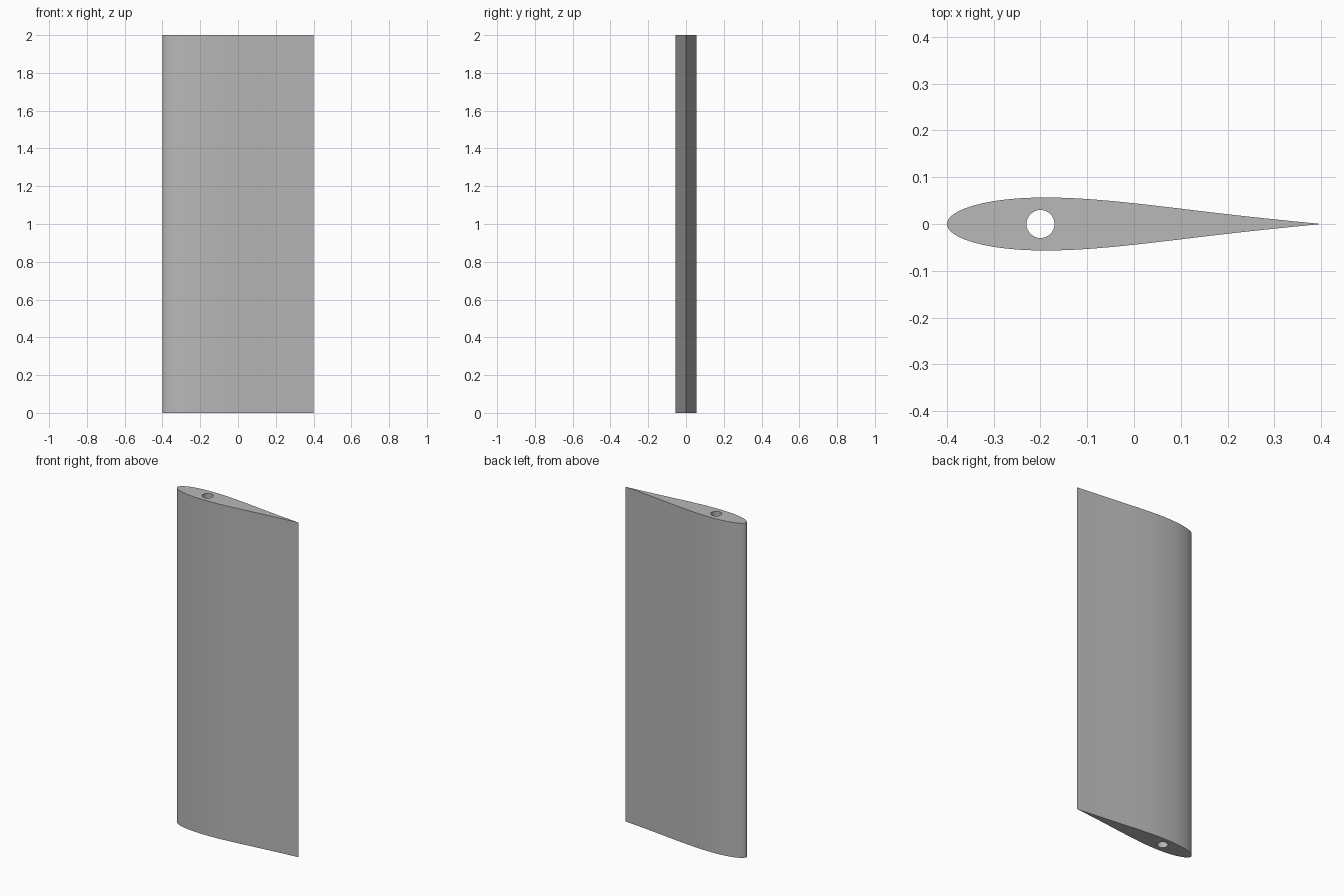
import bpy
import bmesh
import math

HEIGHT = 2.0
CHORD = 0.8
STEPS = 40

cube = bpy.data.objects.get("Cube")
if cube:
    bpy.data.objects.remove(cube, do_unlink=True)


def make_material(name, colour):
    mat = bpy.data.materials.new(name)
    mat.use_nodes = True
    mat.diffuse_color = colour
    mat.node_tree.nodes["Principled BSDF"].inputs["Base Color"].default_value = colour
    return mat


def half_thickness(t):
    """Half thickness of the symmetric section at chord fraction t."""
    shape = 0.1588 + 0.0236 * t - 0.2571 * t**2 + 0.1536 * t**3
    return math.sqrt(t) * (1 - t) * shape


def extruded(name, outline, bottom, top):
    """Closed prism from a counter-clockwise outline."""
    bm = bmesh.new()
    base = bm.faces.new([bm.verts.new((x, y, bottom)) for x, y in outline])
    result = bmesh.ops.extrude_face_region(bm, geom=[base], use_keep_orig=True)
    moved = [v for v in result["geom"] if isinstance(v, bmesh.types.BMVert)]
    bmesh.ops.translate(bm, verts=moved, vec=(0, 0, top - bottom))
    bmesh.ops.recalc_face_normals(bm, faces=bm.faces)
    mesh = bpy.data.meshes.new(name)
    bm.to_mesh(mesh)
    bm.free()
    obj = bpy.data.objects.new(name, mesh)
    bpy.context.collection.objects.link(obj)
    return obj


# Wing section: points crowd towards the rounded nose
fractions = [1 - math.cos(math.pi / 2 * i / STEPS) for i in range(STEPS + 1)]
front = [((t - 0.5) * CHORD, -half_thickness(t)) for t in fractions]
back = [(x, -y) for x, y in reversed(front[1:-1])]
grey = make_material("light grey", (0.48, 0.48, 0.48, 1))
wing = extruded("wing_section", front + back, 0, HEIGHT)
wing.data.materials.append(grey)

# Round spar hole through the full span
ring = [2 * math.pi * i / 32 for i in range(32)]
circle = [(-0.2 + 0.03 * math.cos(a), 0.03 * math.sin(a)) for a in ring]
cutter = extruded("spar_hole_cutter", circle, -0.1, HEIGHT + 0.1)
cutter.data.materials.append(grey)
cutter.hide_render = True

bpy.ops.object.select_all(action="DESELECT")
wing.select_set(True)
bpy.context.view_layer.objects.active = wing
cut = wing.modifiers.new("spar_hole", "BOOLEAN")
cut.operation = "DIFFERENCE"
cut.solver = "EXACT"
cut.object = cutter
bpy.ops.object.modifier_apply(modifier=cut.name)
bpy.data.objects.remove(cutter, do_unlink=True)

bpy.ops.object.shade_smooth_by_angle(angle=math.radians(30))
